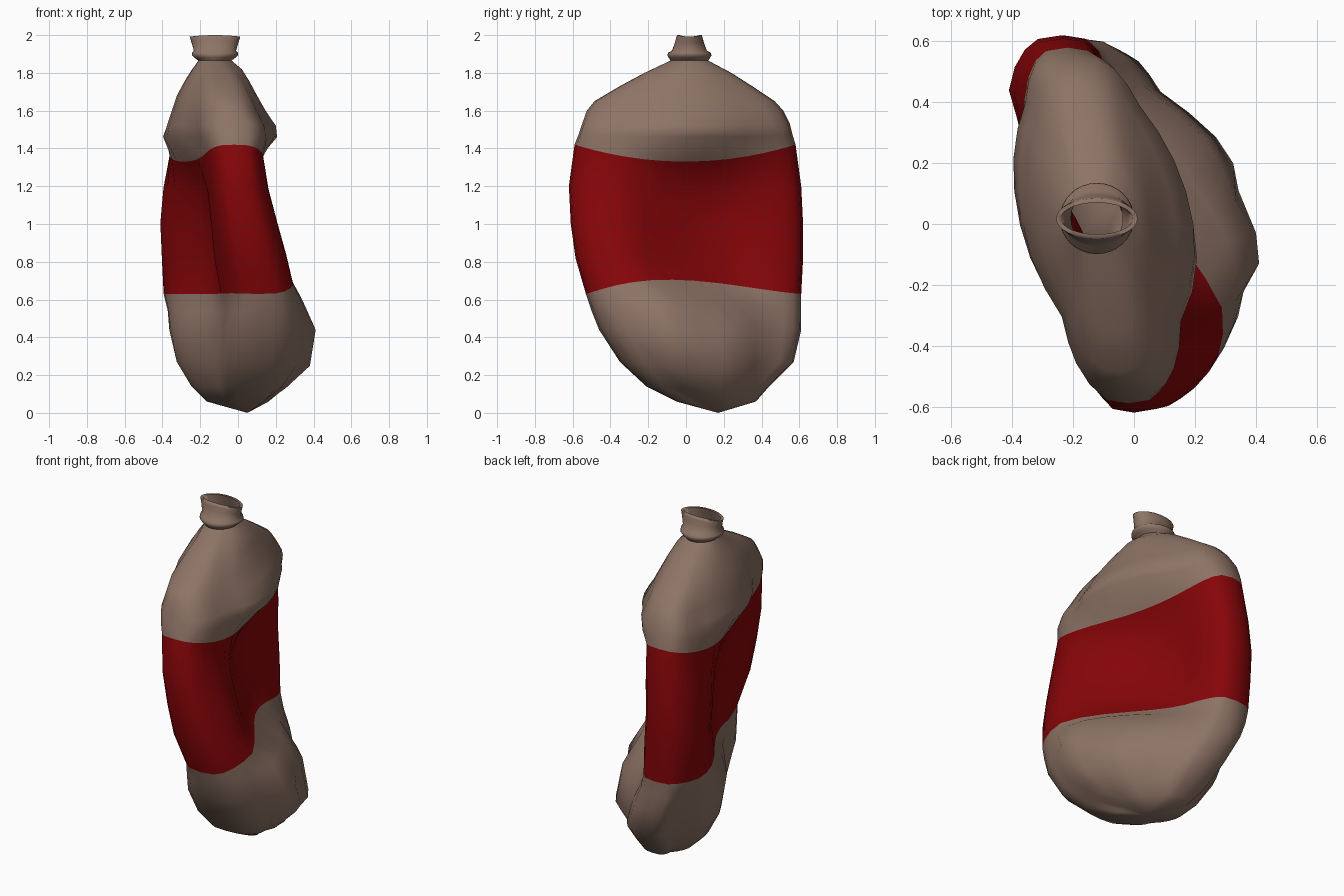
import bpy, bmesh, math

if "Cube" in bpy.data.objects:
    bpy.data.objects.remove(bpy.data.objects["Cube"], do_unlink=True)


def make_material(name, color):
    mat = bpy.data.materials.new(name)
    mat.use_nodes = True
    mat.diffuse_color = color
    mat.node_tree.nodes["Principled BSDF"].inputs["Base Color"].default_value = color
    return mat


brown = make_material("dusty brown plastic", (0.27, 0.173, 0.132, 1))
red = make_material("dark red label", (0.24, 0.0015, 0.0025, 1))
SEGMENTS = 32


def squashed_ring(z_end, z_mid, fx, fy, mx, rx, ry, wf, wm, wr, twist):
    """Flattened section: front tip, middle and rear tip, with a half width at each.
    Twist pushes the front lobe to the left and the rear lobe to the right."""
    points = []
    boxiness = 3.2 if z_end < 1.55 else 2.6
    for i in range(SEGMENTS):
        angle = math.tau * i / SEGMENTS
        s = math.cos(angle)
        side = max(0, 1 - abs(s) ** boxiness) ** (1 / boxiness)
        side = math.copysign(side, math.sin(angle))
        blend = min(1, (s / (0.72 if s > 0 else 0.55)) ** 2)
        half = wm + ((wr if s > 0 else wf) - wm) * blend
        bend = (mx - (fx + rx) / 2) * (1 - s * s)
        x = (fx + rx) / 2 + s * (rx - fx) / 2 + bend + half * side
        x -= twist * math.sin(math.pi * s)
        y = (fy + ry) / 2 + s * (ry - fy) / 2
        lift = (z_mid - z_end) * (1 - s * s)
        if z_end < 1:
            # the lower folds rise on the left side only, mostly in front
            lift *= (1 + side) / 2 * (1 - 0.6 * s)
        # pushed-in fold on the left of the base
        if z_end < 0.5 and side > 0:
            x -= 0.06 * side * math.exp(-((y - 0.08) / 0.12) ** 2)
        points.append((x, y, z_end + lift))
    return points


def oval_ring(z, rx, ry, dip=0):
    """Neck section, lower at the sides by dip."""
    points = []
    for i in range(SEGMENTS):
        angle = math.tau * i / SEGMENTS
        c, s = math.cos(angle), math.sin(angle)
        points.append((-0.122 + rx * s, 0.018 + ry * c, z - dip * s * s))
    return points


def loft(name, rings, tip=None, label=()):
    bm = bmesh.new()
    loops = [[bm.verts.new(p) for p in ring] for ring in rings]
    for k in range(len(loops) - 1):
        low, high = loops[k], loops[k + 1]
        for i in range(SEGMENTS):
            j = (i + 1) % SEGMENTS
            face = bm.faces.new((low[i], high[i], high[j], low[j]))
            face.material_index = 1 if k in label else 0
    if tip:
        bottom = bm.verts.new(tip)
        for i in range(SEGMENTS):
            bm.faces.new((bottom, loops[0][i], loops[0][(i + 1) % SEGMENTS]))
    mesh = bpy.data.meshes.new(name)
    bm.to_mesh(mesh)
    bm.free()
    mesh.materials.append(brown)
    mesh.materials.append(red)
    obj = bpy.data.objects.new(name, mesh)
    bpy.context.collection.objects.link(obj)
    bpy.ops.object.select_all(action="DESELECT")
    obj.select_set(True)
    bpy.context.view_layer.objects.active = obj
    bpy.ops.object.shade_smooth_by_angle(angle=math.radians(80))
    return obj


# Crushed base, from the ground up to the label
base = [
    (.06, .06, .06, -.05, .02, -.04, .37, .14, .18, .1, 0),
    (.14, .13, .06, -.21, .03, -.06, .44, .18, .26, .15, .02),
    (.27, .25, .09, -.35, .05, -.1, .57, .23, .35, .17, .03),
    (.44, .44, .1, -.46, .04, -.18, .61, .24, .355, .18, .04),
    (.54, .6, .11, -.5, -.01, -.21, .61, .22, .26, .18, .06),
]
# Pinched label band
band = [
    (.63, .7, .12, -.53, -.07, -.22, .61, .2, .15, .18, .07),
    (.82, .84, .07, -.585, -.09, -.23, .62, .2, .1, .18, .07),
    (1.0, 1.01, .035, -.61, -.11, -.24, .62, .185, .09, .18, .065),
    (1.2, 1.18, 0, -.62, -.12, -.23, .61, .17, .1, .175, .055),
    (1.42, 1.33, -.02, -.59, -.11, -.22, .58, .17, .175, .17, .03),
]
# Swollen shoulder narrowing to the neck
shoulder = [
    (1.47, 1.46, -.02, -.57, -.09, -.21, .565, .2, .285, .2, .01),
    (1.53, 1.52, -.03, -.55, -.085, -.2, .55, .2, .28, .2, 0),
    (1.6, 1.6, -.04, -.525, -.1, -.19, .515, .185, .24, .19, 0),
    (1.65, 1.68, -.05, -.485, -.11, -.18, .47, .165, .205, .17, 0),
    (1.73, 1.76, -.07, -.35, -.11, -.16, .35, .13, .165, .14, 0),
    (1.8, 1.82, -.09, -.22, -.11, -.14, .24, .1, .13, .11, 0),
]
profile = base + band + shoulder
rings = [squashed_ring(*row) for row in profile] + [oval_ring(1.865, .088, .1)]
first = len(base)
loft("bottle_body", rings, tip=(.05, .17, 0), label=range(first, first + len(band) - 1))

# Neck with a soft bead, a flattened mouth and an inner wall
neck = [(1.865, .088, .1, 0), (1.88, .108, .11, 0), (1.893, .122, .117, 0),
        (1.907, .121, .112, 0), (1.918, .112, .092, 0), (1.96, .124, .077, 0),
        (1.985, .132, .07, 0), (2.0, .134, .066, .008), (2.0, .118, .052, .008),
        (1.93, .104, .072, 0), (1.865, .085, .095, 0)]
loft("bottle_neck", [oval_ring(*row) for row in neck])
